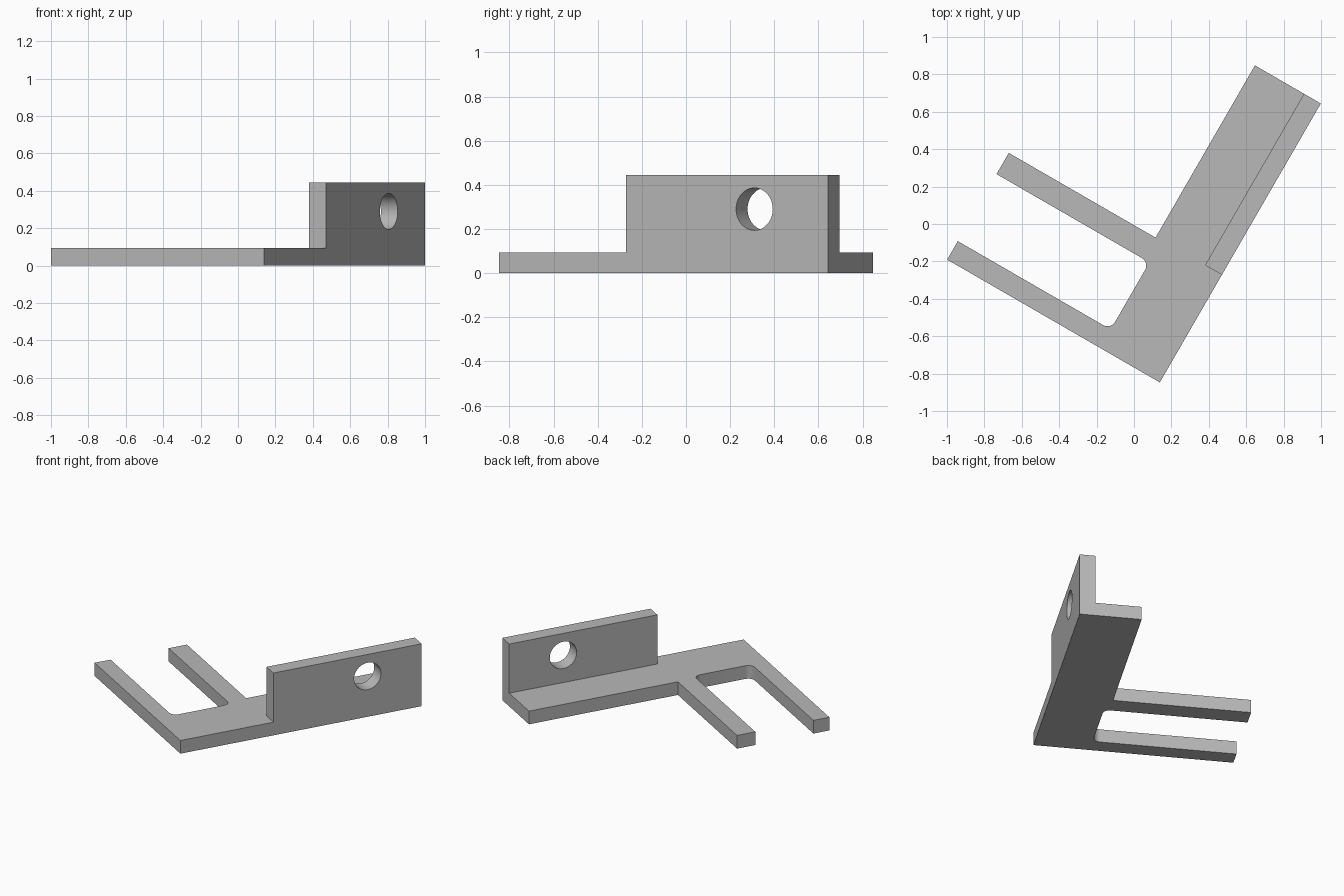
import bpy, bmesh
from math import cos, sin, radians
from mathutils import Matrix, Vector

cube = bpy.data.objects.get("Cube")
if cube:
    bpy.data.objects.remove(cube, do_unlink=True)

grey = bpy.data.materials.new("light_grey")
grey.use_nodes = True
grey.diffuse_color = (0.48, 0.48, 0.48, 1)
grey.node_tree.nodes["Principled BSDF"].inputs["Base Color"].default_value = (0.48, 0.48, 0.48, 1)

LENGTH, WIDTH, REACH = 1.722, 0.407, 1.313   # plate and prong ends
BASE, HEIGHT = 0.094, 0.445
WALL_START, WALL_THICK = 0.664, 0.104


def prism(name, outline, depth):
    """Extrude a closed outline of 3D points along a vector."""
    bm = bmesh.new()
    face = bm.faces.new([bm.verts.new(p) for p in outline])
    out = bmesh.ops.extrude_face_region(bm, geom=[face])
    moved = [v for v in out["geom"] if isinstance(v, bmesh.types.BMVert)]
    bmesh.ops.translate(bm, verts=moved, vec=depth)
    bmesh.ops.recalc_face_normals(bm, faces=bm.faces)
    mesh = bpy.data.meshes.new(name)
    bm.to_mesh(mesh)
    bm.free()
    mesh.materials.append(grey)
    ob = bpy.data.objects.new(name, mesh)
    bpy.context.collection.objects.link(ob)
    return ob


def arc(cx, cy, r, start, end, steps):
    angles = [radians(start + (end - start) * i / steps) for i in range(steps + 1)]
    return [(cx + r * cos(a), cy + r * sin(a)) for a in angles]


def combine(target, tool, operation):
    mod = target.modifiers.new(tool.name, "BOOLEAN")
    mod.operation, mod.solver, mod.object = operation, "EXACT", tool
    bpy.context.view_layer.objects.active = target
    bpy.ops.object.modifier_apply(modifier=mod.name)
    bpy.data.objects.remove(tool, do_unlink=True)


# Flat plate with two prongs and a slot with rounded inner corners
r, near, far, slot = 0.047, 0.114, 0.528, 0.369
outline = [(0, 0), (LENGTH, 0), (LENGTH, WIDTH), (0.659, WIDTH), (0.659, REACH), (far, REACH)]
outline += arc(far - r, slot + r, r, 0, -90, 10)
outline += arc(near + r, slot + r, r, -90, -180, 10)
outline += [(near, REACH), (0, REACH)]
bracket = prism("bracket", [(x, y, 0) for x, y in outline], Vector((0, 0, BASE)))

# Upright wall along the long edge
wall = prism("upright_wall", [(WALL_START, 0, 0), (LENGTH, 0, 0),
                              (LENGTH, 0, HEIGHT), (WALL_START, 0, HEIGHT)],
             Vector((0, WALL_THICK, 0)))
combine(bracket, wall, "UNION")

# Round hole through the wall
hole = prism("hole_cutter", [(x, -0.1, z) for x, z in arc(1.336, 0.29, 0.096, 0, 352.5, 47)],
             Vector((0, 0.4, 0)))
hole.hide_render = True
combine(bracket, hole, "DIFFERENCE")

# Turn the bracket into place
bracket.data.transform(Matrix.Translation((0.138, -0.847, 0)) @ Matrix.Rotation(radians(60), 4, "Z"))

bpy.ops.object.select_all(action="DESELECT")
bracket.select_set(True)
bpy.context.view_layer.objects.active = bracket
bpy.ops.object.shade_smooth_by_angle(angle=radians(30))
